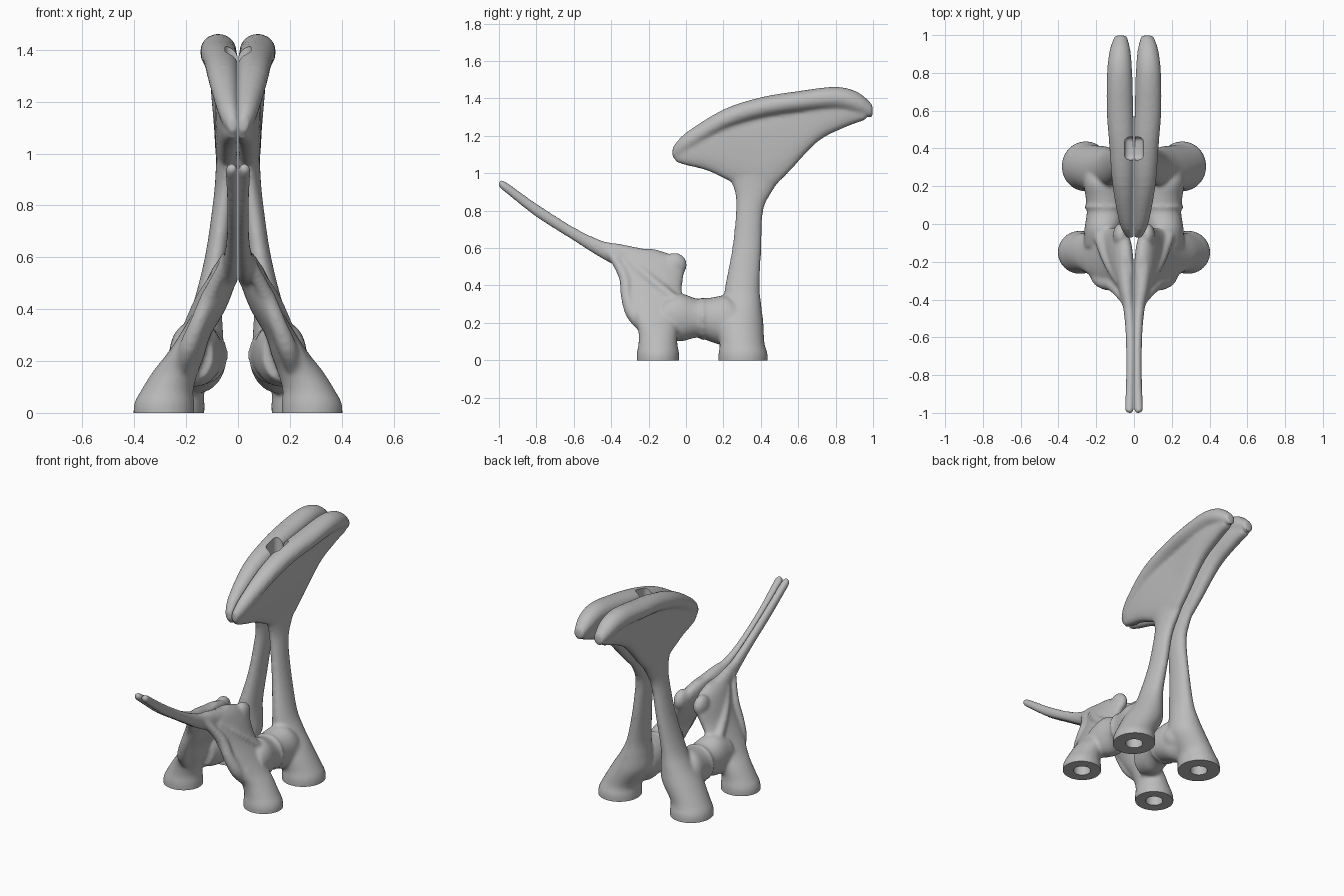
import bpy, bmesh, math
from mathutils import Vector

if "Cube" in bpy.data.objects:
    bpy.data.objects.remove(bpy.data.objects["Cube"])

bone = bpy.data.materials.new("bone grey")
bone.use_nodes = True
GREY = (0.5, 0.5, 0.5, 1)
bone.diffuse_color = GREY
bone.node_tree.nodes["Principled BSDF"].inputs["Base Color"].default_value = GREY


def smooth_path(rows, steps=4):
    """Catmull-Rom resampling of section rows."""
    out = []
    for i in range(len(rows) - 1):
        a, b = rows[max(i - 1, 0)], rows[i]
        c, d = rows[i + 1], rows[min(i + 2, len(rows) - 1)]
        for s in range(steps):
            t = s / steps
            out.append([0.5 * (2 * q + (r - p) * t + (2 * p - 5 * q + 4 * r - w) * t * t
                               + (3 * q - p - 3 * r + w) * t ** 3)
                        for p, q, r, w in zip(a, b, c, d)])
    return out + [rows[-1]]


def loft(bm, rows, axis, power=1.0, sides=28):
    """Rows are x, y, z, half width in x, half size across; axis is the loft direction."""
    rings = []
    for x, y, z, rx, rs in smooth_path(rows):
        ring = []
        for k in range(sides):
            a = 2 * math.pi * k / sides
            c, s = (math.copysign(abs(f) ** power, f) for f in (math.cos(a), math.sin(a)))
            off = (rx * c, rs * s, 0) if axis == "Z" else (rx * c, 0, rs * s)
            ring.append(bm.verts.new(Vector((x, y, z)) + Vector(off)))
        rings.append(ring)
    for r0, r1 in zip(rings, rings[1:]):
        for k in range(sides):
            j = (k + 1) % sides
            bm.faces.new((r0[k], r0[j], r1[j], r1[k]))
    bm.faces.new(rings[0][::-1])
    bm.faces.new(rings[-1])


def ball(bm, place, size):
    made = bmesh.ops.create_uvsphere(bm, u_segments=20, v_segments=12, radius=1)["verts"]
    for v in made:
        v.co = Vector(place) + Vector(c * s for c, s in zip(v.co, size))


def ridge(bm, points):
    """Rounded ridge through x, y, z, radius points."""
    for x, y, z, r in smooth_path(points, 6):
        ball(bm, (x, y, z), (r, r, r))


bm = bmesh.new()

# Rear foot and tall shaft
loft(bm, [(.255, .305, -.05, .125, .13), (.255, .305, .03, .126, .132),
          (.24, .3, .09, .115, .12), (.175, .29, .2, .118, .124),
          (.142, .3, .3, .085, .102), (.12, .302, .4, .06, .092),
          (.084, .325, .6, .044, .078), (.056, .34, .8, .042, .073),
          (.046, .36, .9, .042, .1), (.042, .375, 1, .042, .155)], "Z")

# Broad blade on the shaft
loft(bm, [(.018, -.055, 1.1, .022, .04), (.026, 0, 1.115, .036, .072),
          (.035, .12, 1.14, .044, .128), (.04, .25, 1.14, .046, .19),
          (.044, .4, 1.13, .046, .24), (.05, .52, 1.19, .044, .215),
          (.06, .7, 1.29, .046, .125), (.065, .85, 1.335, .044, .09),
          (.07, .96, 1.33, .034, .045)], "Y", .75)

# Thick rim along the top of the blade
loft(bm, [(.02, -.072, 1.11, .02, .03), (.036, 0, 1.165, .04, .052),
          (.056, .2, 1.285, .058, .056), (.064, .4, 1.35, .066, .056),
          (.074, .6, 1.382, .071, .057), (.076, .8, 1.402, .067, .06),
          (.074, .92, 1.375, .055, .058), (.07, .998, 1.33, .032, .036)], "Y")

# Front foot and leaning hip plate
loft(bm, [(.285, -.15, -.05, .115, .112), (.285, -.15, .03, .117, .114),
          (.272, -.15, .09, .1, .104), (.24, -.15, .16, .088, .106),
          (.205, -.16, .22, .075, .122), (.165, -.17, .3, .06, .15),
          (.108, -.18, .4, .06, .16), (.068, -.185, .5, .058, .175),
          (.05, -.22, .56, .047, .15), (.04, -.27, .595, .03, .1)], "Z")

# Long forward prong
loft(bm, [(.024, -1, .943, .016, .016), (.025, -.985, .938, .025, .025),
          (.023, -.94, .907, .025, .031), (.019, -.8, .802, .023, .037),
          (.019, -.6, .675, .025, .037), (.026, -.45, .592, .031, .048),
          (.038, -.35, .56, .042, .062), (.05, -.2, .53, .052, .06)], "Y")

# Arched bridge between the legs and its raised seam
loft(bm, [(.18, -.12, .22, .085, .1), (.165, -.03, .228, .098, .128),
          (.15, .06, .225, .1, .104), (.15, .14, .216, .106, .12),
          (.16, .22, .21, .108, .135), (.17, .29, .2, .09, .09)], "Y", .95)
loft(bm, [(.15, .07, .222, .09, .09), (.15, .09, .222, .112, .116),
          (.15, .11, .222, .09, .09)], "Y", .95)

# Ridges and knobs on the hip plate
ridge(bm, [(.05, -.4, .57, .025), (.11, -.33, .45, .032), (.155, -.315, .34, .034),
           (.19, -.285, .25, .038), (.21, -.235, .18, .03)])
ridge(bm, [(.08, -.3, .53, .025), (.135, -.2, .44, .03), (.18, -.08, .34, .03),
           (.19, 0, .28, .03)])
ridge(bm, [(.22, -.24, .24, .03), (.28, -.21, .14, .03)])
ball(bm, (.07, -.06, .51), (.042, .065, .065))
ball(bm, (.06, -.14, .53), (.035, .05, .045))
ball(bm, (.16, .24, .2), (.115, .1, .09))

bmesh.ops.recalc_face_normals(bm, faces=bm.faces)
mesh = bpy.data.meshes.new("hip_bones")
bm.to_mesh(mesh)
bm.free()
mesh.materials.append(bone)
hips = bpy.data.objects.new("hip_bones", mesh)
bpy.context.collection.objects.link(hips)

# Fuse the parts into one soft surface
fuse = hips.modifiers.new("fuse", "REMESH")
fuse.mode, fuse.voxel_size = "VOXEL", .01
soften = hips.modifiers.new("soften", "SMOOTH")
soften.factor, soften.iterations = .5, 8

cutters = []


def cut(obj, name):
    obj.name = name
    obj.hide_render = True
    obj.data.materials.append(bone)
    mod = hips.modifiers.new(name, "BOOLEAN")
    mod.operation, mod.solver, mod.object = "DIFFERENCE", "EXACT", obj
    cutters.append(obj)


def box(place, size, name, round_edge=0):
    bpy.ops.mesh.primitive_cube_add(size=1, location=place)
    obj = bpy.context.object
    obj.scale = size
    bpy.ops.object.transform_apply(location=False, scale=True)
    if round_edge:
        bev = obj.modifiers.new("round", "BEVEL")
        bev.width, bev.segments = round_edge, 4
    cut(obj, name)


# Flat soles, narrow middle gap, peg socket and foot sockets
box((0, 0, -.5), (3, 3, 1), "floor_cutter")
box((-.5 + .0015, 0, 1), (1, 3, 4), "middle_cutter")
box((0, .4, 1.4), (.1, .12, .24), "socket_cutter", .025)
for x, y in ((.255, .305), (.285, -.15)):
    bpy.ops.mesh.primitive_cylinder_add(vertices=32, radius=.052, depth=.2, location=(x, y, 0))
    cut(bpy.context.object, "foot_socket_cutter")

# Mirror the half and finish
mirror = hips.modifiers.new("mirror", "MIRROR")
mirror.use_mirror_merge = False
bpy.ops.object.select_all(action="DESELECT")
hips.select_set(True)
bpy.context.view_layer.objects.active = hips
bpy.ops.object.convert(target="MESH")
for obj in cutters:
    bpy.data.objects.remove(obj)
bpy.ops.object.shade_smooth_by_angle(angle=math.radians(40))
